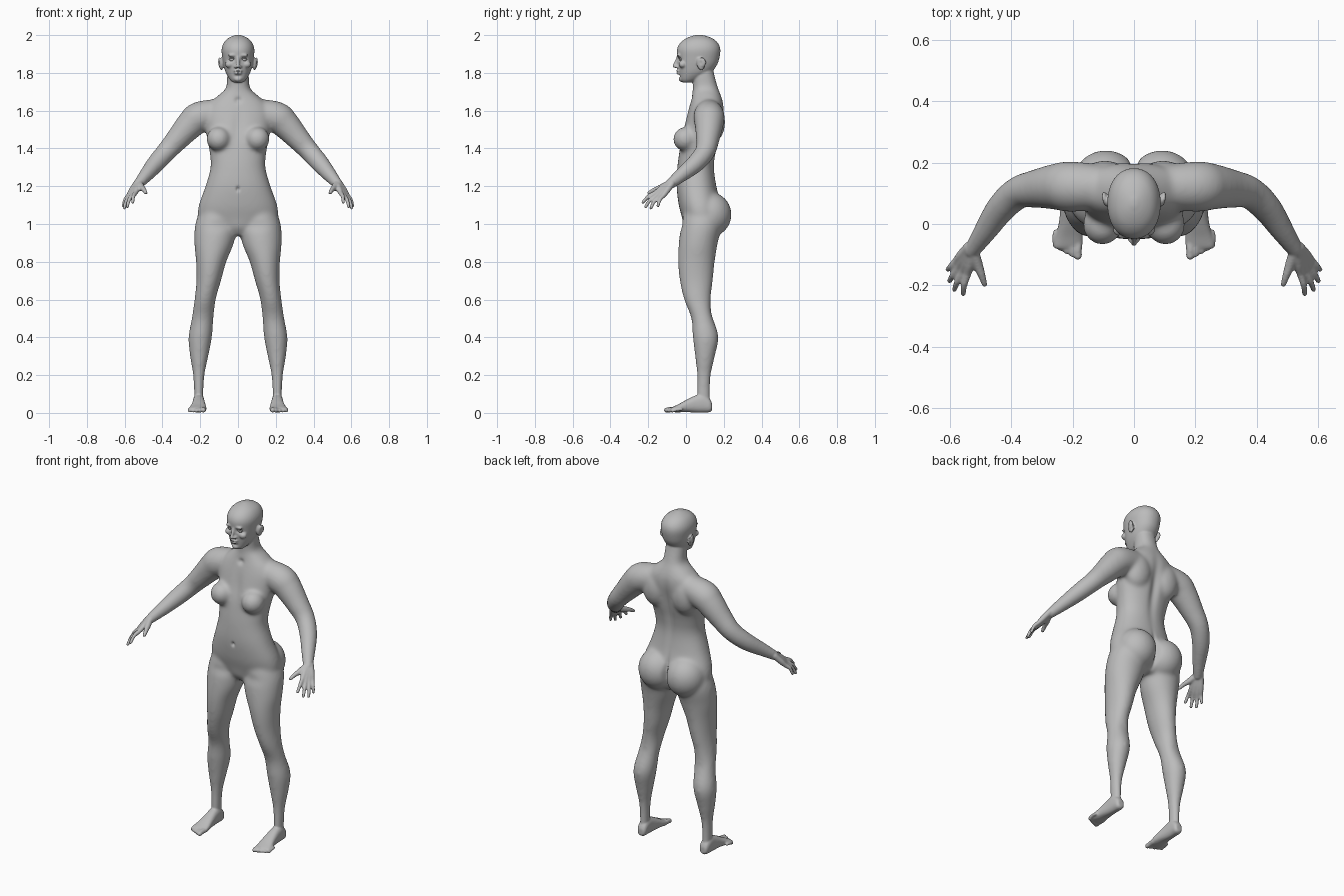
import bpy, bmesh, math
from mathutils import Vector, Matrix

cube = bpy.data.objects.get("Cube")
if cube:
    bpy.data.objects.remove(cube)

skin = bpy.data.materials.new("plain_grey")
skin.use_nodes = True
GREY = (0.5, 0.5, 0.5, 1)
skin.diffuse_color = GREY
bsdf = next(n for n in skin.node_tree.nodes if n.type == 'BSDF_PRINCIPLED')
bsdf.inputs["Base Color"].default_value = GREY
bsdf.inputs["Roughness"].default_value = 0.6


def spline(rows, steps=5):
    """Smooth interpolation through rows of numbers."""
    rows = [Vector(r) for r in rows]
    out = []
    for i in range(len(rows) - 1):
        a, b, c, d = rows[max(i - 1, 0)], rows[i], rows[i + 1], rows[min(i + 2, len(rows) - 1)]
        for k in range(steps):
            t = k / steps
            out.append(b + (c - a) * (t / 2) + (a * 2 - b * 5 + c * 4 - d) * (t * t / 2)
                       + (b * 3 - a - c * 3 + d) * (t ** 3 / 2))
    return out + [rows[-1]]


def skin_rings(bm, rings):
    loops = [[bm.verts.new(p) for p in ring] for ring in rings]
    n = len(loops[0])
    faces = [bm.faces.new(loops[0][::-1]), bm.faces.new(loops[-1])]
    for lo, hi in zip(loops, loops[1:]):
        for i in range(n):
            j = (i + 1) % n
            faces.append(bm.faces.new((lo[i], lo[j], hi[j], hi[i])))
    bmesh.ops.recalc_face_normals(bm, faces=faces)


def loft(bm, rows, axis='z', power=2.0, n=40):
    """Rows are (position on axis, x min, x max, other min, other max)."""
    rings = []
    for p, x0, x1, v0, v1 in spline(rows):
        ring = []
        for i in range(n):
            a = 2 * math.pi * i / n
            c, s = math.cos(a), math.sin(a)
            x = (x0 + x1) / 2 + (x1 - x0) / 2 * math.copysign(abs(c) ** (2 / power), c)
            v = (v0 + v1) / 2 + (v1 - v0) / 2 * math.copysign(abs(s) ** (2 / power), s)
            ring.append((x, v, p) if axis == 'z' else (x, p, v))
        rings.append(ring)
    skin_rings(bm, rings)


def ball(bm, at, size, tilt=0.0):
    m = Matrix.Translation(at) @ Matrix.Rotation(tilt, 4, 'X') @ Matrix.Diagonal((*size, 1))
    bmesh.ops.create_icosphere(bm, subdivisions=4, radius=1, matrix=m)


def tube(bm, rows, n=20):
    """Rows are (x, y, z, radius); both ends are rounded."""
    pts = spline(rows)
    rings = []
    for i, p in enumerate(pts):
        d = (pts[min(i + 1, len(pts) - 1)] - pts[max(i - 1, 0)]).to_3d().normalized()
        u = d.cross(Vector((0, 0, 1)) if abs(d.z) < 0.9 else Vector((1, 0, 0))).normalized()
        w = d.cross(u)
        rings.append([p.to_3d() + (u * math.cos(2 * math.pi * k / n) + w * math.sin(2 * math.pi * k / n)) * p.w
                      for k in range(n)])
    skin_rings(bm, rings)
    for p in (pts[0], pts[-1]):
        ball(bm, p.to_3d(), (p.w, p.w, p.w))


def mirror_x(bm):
    geo = bmesh.ops.duplicate(bm, geom=bm.verts[:] + bm.edges[:] + bm.faces[:])["geom"]
    for v in (g for g in geo if isinstance(g, bmesh.types.BMVert)):
        v.co.x *= -1
    bmesh.ops.reverse_faces(bm, faces=[g for g in geo if isinstance(g, bmesh.types.BMFace)])


def fuse(obj, voxel, smooth):
    """Melt overlapping parts into one skin."""
    bpy.context.view_layer.objects.active = obj
    m = obj.modifiers.new("fuse", 'REMESH')
    m.mode, m.voxel_size = 'VOXEL', voxel
    s = obj.modifiers.new("soften", 'SMOOTH')
    s.factor, s.iterations = 0.5, smooth
    for name in ("fuse", "soften"):
        bpy.ops.object.modifier_apply(modifier=name)


def finish(bm, name):
    mesh = bpy.data.meshes.new(name)
    bm.to_mesh(mesh)
    bm.free()
    mesh.materials.append(skin)
    obj = bpy.data.objects.new(name, mesh)
    bpy.context.collection.objects.link(obj)
    mesh.shade_smooth()
    return obj


# Limbs of the left side, then mirrored
bm = bmesh.new()
loft(bm, [(1.1, .04, .19, 0, .18), (1.0, .006, .226, -.025, .19), (.9, .022, .231, -.038, .168),
          (.8, .062, .222, -.042, .152), (.7, .09, .22, -.033, .142), (.6, .118, .23, -.01, .132),
          (.5, .13, .245, .028, .147), (.4, .138, .262, .036, .172), (.3, .157, .254, .048, .153),
          (.2, .177, .238, .058, .132), (.1, .183, .233, .058, .127), (.04, .183, .233, .06, .13)])
tube(bm, [(.08, .12, 1.595, .07), (.2, .122, 1.567, .083), (.25, .122, 1.528, .077),
          (.32, .115, 1.45, .063), (.378, .102, 1.385, .054), (.435, .05, 1.32, .049),
          (.49, -.03, 1.255, .038), (.53, -.088, 1.208, .028)])
ball(bm, (.092, .128, 1.05), (.112, .113, .118))          # buttock
ball(bm, (.103, -.002, 1.45), (.064, .066, .064), .3)     # breast
ball(bm, (.095, .14, 1.54), (.085, .067, .11))            # shoulder blade
mirror_x(bm)

# Torso and neck
loft(bm, [(z, -w, w, f, b) for z, w, f, b in (
    (.94, .07, .02, .14), (.98, .17, -.008, .17), (1.03, .21, -.02, .185), (1.1, .207, -.038, .185),
    (1.2, .172, -.05, .162), (1.3, .145, -.046, .15), (1.38, .15, -.036, .16), (1.45, .163, -.026, .178),
    (1.52, .172, -.01, .19), (1.59, .175, .008, .2), (1.64, .15, .022, .198), (1.68, .105, .032, .186),
    (1.72, .064, .036, .17), (1.78, .058, .034, .153), (1.84, .055, .04, .14))], power=2.25, n=56)
body = finish(bm, "body")
fuse(body, .009, 14)

# Hands, feet and ears of the left side
bm = bmesh.new()
bm.from_mesh(body.data)
side = bmesh.new()
fingers = [((.543, -.162, 1.165), (.557, -.228, 1.115)), ((.559, -.155, 1.152), (.586, -.214, 1.092)),
           ((.572, -.14, 1.147), (.602, -.186, 1.084)), ((.58, -.12, 1.15), (.607, -.148, 1.097))]
for i, (knuckle, tip) in enumerate(fingers):
    k, t = Vector(knuckle), Vector(tip)
    mid = k.lerp(t, .5) + Vector((.004, -.004, .006))
    root = Vector((.524 + .005 * i, -.094 + .006 * i, 1.212))
    tube(side, [(*root, .018), (*root.lerp(k, .6), .0165), (*k, .0125), (*mid, .0105), (*t, .0085)], 14)
tube(side, [(.522, -.095, 1.212, .018), (.509, -.135, 1.192, .0165), (.497, -.168, 1.18, .0125),
            (.488, -.196, 1.165, .0095)], 14)
loft(side, [(.138, .19, .224, .014, .05), (.125, .18, .234, .004, .075), (.09, .178, .238, .002, .1),
            (.05, .176, .24, .002, .092), (0, .171, .246, .004, .068), (-.04, .167, .256, .003, .046),
            (-.07, .168, .262, .004, .032), (-.08, .172, .258, .008, .026)], axis='y', power=2.4)
for i in range(5):
    x, r = .182 + .0185 * i, .0145 - .0014 * i
    tube(side, [(x, -.05 + .006 * i, .019, r), (x + .002, -.08 + .008 * i, .018, r),
                (x + .001, -.104 + .008 * i, r, r * .9)], 14)
ball(side, (.088, .078, 1.847), (.011, .021, .034), .2)
ball(side, (.098, .086, 1.857), (.0075, .02, .026), .2)
mirror_x(side)
temp = bpy.data.meshes.new("side_parts")
side.to_mesh(temp)
side.free()
bm.from_mesh(temp)
bpy.data.meshes.remove(temp)

# Head, nose, lips and chin
loft(bm, [(z, -w, w, f, b) for z, w, f, b in (
    (1.75, .026, -.02, .03), (1.765, .043, -.031, .07), (1.8, .064, -.037, .13), (1.84, .076, -.042, .163),
    (1.88, .083, -.046, .177), (1.92, .087, -.048, .182), (1.95, .08, -.037, .174), (1.975, .063, -.012, .152),
    (1.992, .037, .022, .118), (2.002, .008, .058, .08))], power=2.15)
tube(bm, [(0, -.042, 1.884, .008), (0, -.054, 1.855, .0085), (0, -.061, 1.836, .0105)], 14)
for s in (-1, 1):
    ball(bm, (s * .012, -.049, 1.832), (.009, .012, .008))
    ball(bm, (s * .03, -.04, 1.893), (.024, .01, .007))
    ball(bm, (s * .046, -.018, 1.845), (.023, .021, .019))
ball(bm, (0, -.04, 1.811), (.023, .013, .0065))
ball(bm, (0, -.039, 1.799), (.02, .013, .0075))
ball(bm, (0, -.024, 1.768), (.022, .015, .015))
bm.to_mesh(body.data)
bm.free()
fuse(body, .005, 4)

# Sculpted hollows: centre, reach, push
hollows = [((0, -.055, 1.805), (.021, .02, .003), (0, .006, 0)),
           ((0, -.05, 1.783), (.025, .02, .007), (0, .004, 0)),
           ((0, .2, 1.42), (.026, .06, .16), (0, -.017, 0)),
           ((0, .22, 1.05), (.012, .08, .09), (0, -.022, 0)),
           ((0, -.05, 1.185), (.009, .03, .012), (0, .012, 0)),
           ((0, 0, 1.5), (.03, .05, .09), (0, .008, 0)),
           ((0, .02, 1.655), (.018, .04, .016), (0, .01, 0))]
for s in (-1, 1):
    hollows += [((s * .033, -.045, 1.872), (.016, .03, .011), (0, .012, 0)),
                ((s * .108, .077, 1.852), (.01, .009, .015), (-s * .006, 0, 0)),
                ((s * .1, -.02, .99), (.06, .05, .03), (0, .006, 0)),
                ((s * .19, .14, .53), (.04, .04, .05), (0, -.006, 0))]
for v in body.data.vertices:
    for centre, reach, push in hollows:
        d = [(p - c) / r for p, c, r in zip(v.co, centre, reach)]
        q = d[0] ** 2 + d[1] ** 2 + d[2] ** 2
        if q < 6:
            v.co += Vector(push) * math.exp(-q)
body.data.shade_smooth()

# Eyes with lids
for s, name in ((1, "left_eye"), (-1, "right_eye")):
    bm = bmesh.new()
    ball(bm, (s * .033, -.022, 1.871), (.0145, .0145, .0105))
    tube(bm, [(s * .018, -.031, 1.871, .0022), (s * .032, -.038, 1.88, .003), (s * .049, -.026, 1.872, .0022)], 10)
    finish(bm, name)
